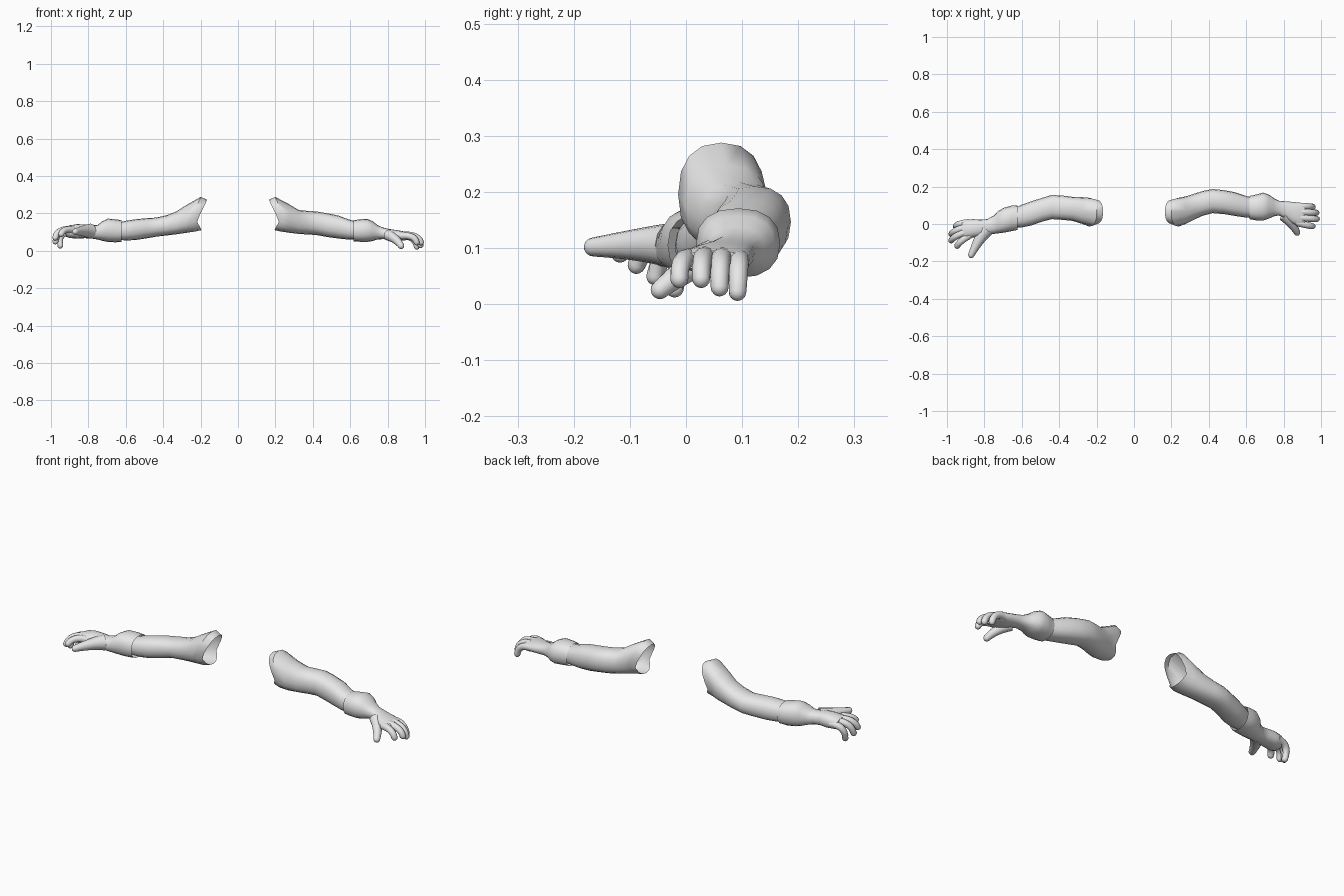
import bpy, bmesh, math
from mathutils import Vector

skin = bpy.data.materials.new("light_grey")
skin.diffuse_color = (0.8, 0.8, 0.8, 1)
SIDES = 16


def finish(name, rings, cap_start=False, cap_end=False):
    """Bridge a list of point rings into one smooth skin."""
    bm = bmesh.new()
    vs = [[bm.verts.new(p) for p in r] for r in rings]
    for a, b in zip(vs, vs[1:]):
        n = len(a)
        for i in range(n):
            bm.faces.new((a[i], a[(i + 1) % n], b[(i + 1) % n], b[i]))
    if cap_start:
        bm.faces.new(vs[0])
    if cap_end:
        bm.faces.new(vs[-1])
    bmesh.ops.recalc_face_normals(bm, faces=bm.faces)
    me = bpy.data.meshes.new(name)
    bm.to_mesh(me)
    bm.free()
    me.materials.append(skin)
    ob = bpy.data.objects.new(name, me)
    bpy.context.collection.objects.link(ob)
    bpy.ops.object.select_all(action='DESELECT')
    ob.select_set(True)
    bpy.context.view_layer.objects.active = ob
    bpy.ops.object.shade_smooth_by_angle(angle=math.radians(50))
    return ob


def soft(v, e=0.85):
    return math.copysign(abs(v) ** e, v)


def section(x, y0, y1, z0, z1):
    """Rounded cross-section filling the given y and z limits."""
    pts = []
    for i in range(SIDES):
        a = 2 * math.pi * i / SIDES
        pts.append(Vector((x, (y0 + y1) / 2 + (y1 - y0) / 2 * soft(math.cos(a)),
                           (z0 + z1) / 2 + (z1 - z0) / 2 * soft(math.sin(a)))))
    return pts


def shoulder(side):
    """Open shoulder end: the rim is notched in the middle, reaching inward at the top."""
    rings = []
    for dx, y0, y1, z0, z1 in ((0, 0.0, 0.13, 0.11, 0.272), (0.034, -0.014, 0.14, 0.103, 0.288)):
        ring = section(0, y0, y1, z0, z1)
        for p in ring:
            t = (p.z - z0) / (z1 - z0)
            if t < 0.3:
                x = 0.195 + 0.025 * t / 0.3
            else:
                x = 0.22 - 0.055 * (t - 0.3) / 0.7
            p.x = side * (x + dx)
        rings.append(ring)
    return rings


def finger(name, a, b, c, r0, r1):
    """Bent round-ended finger along a curve from a to c."""
    a, b, c = Vector(a), Vector(b), Vector(c)
    path = []
    for i in range(8):
        t = i / 7
        d = ((b - a) * (1 - t) + (c - b) * t).normalized()
        path.append((a * (1 - t) ** 2 + b * 2 * t * (1 - t) + c * t * t, d, r0 + (r1 - r0) * t))
    p, d, r = path[-1]
    for k in (25, 50, 70, 84):
        w = math.radians(k)
        path.append((p + d * r * math.sin(w), d, r * math.cos(w)))
    rings = []
    for p, d, r in path:
        u = d.cross(Vector((0, 0, 1))).normalized()
        v = u.cross(d)
        rings.append([p + (u * math.cos(j * math.pi / 6) + v * math.sin(j * math.pi / 6)) * r
                      for j in range(12)])
    finish(name, rings, True, True)


# Sleeves: x, y limits, z limits
arm_a = [(0.275, 0.0, 0.147, 0.096, 0.248), (0.325, 0.025, 0.163, 0.09, 0.218),
         (0.37, 0.045, 0.177, 0.087, 0.213), (0.42, 0.058, 0.187, 0.084, 0.21),
         (0.48, 0.053, 0.181, 0.073, 0.2), (0.54, 0.043, 0.17, 0.065, 0.187),
         (0.59, 0.036, 0.153, 0.06, 0.168), (0.65, 0.035, 0.135, 0.06, 0.15)]
arm_b = [(-0.275, 0.0, 0.143, 0.096, 0.245), (-0.33, 0.017, 0.145, 0.088, 0.21),
         (-0.38, 0.022, 0.152, 0.082, 0.19), (-0.44, 0.026, 0.155, 0.075, 0.177),
         (-0.49, 0.013, 0.14, 0.066, 0.174), (-0.55, -0.008, 0.121, 0.057, 0.168),
         (-0.6, -0.018, 0.103, 0.055, 0.16), (-0.66, -0.02, 0.075, 0.06, 0.145)]
finish("sleeve_a", shoulder(1) + [section(*s) for s in arm_a])
finish("sleeve_b", shoulder(-1) + [section(*s) for s in arm_b])

# Gloves: cuff lip, flare, wrist and palm
glove_a = [(0.618, 0.026, 0.15, 0.05, 0.163), (0.65, 0.02, 0.157, 0.048, 0.168),
           (0.69, 0.018, 0.168, 0.047, 0.171), (0.72, 0.028, 0.158, 0.052, 0.158),
           (0.745, 0.04, 0.14, 0.06, 0.138), (0.775, 0.046, 0.124, 0.062, 0.124),
           (0.81, 0.03, 0.121, 0.06, 0.116), (0.85, 0.002, 0.118, 0.056, 0.11),
           (0.89, -0.015, 0.114, 0.055, 0.103), (0.915, -0.008, 0.107, 0.06, 0.095)]
glove_b = [(-0.622, -0.032, 0.1, 0.048, 0.163), (-0.655, -0.038, 0.098, 0.045, 0.168),
           (-0.695, -0.046, 0.087, 0.047, 0.172), (-0.725, -0.05, 0.07, 0.053, 0.158),
           (-0.75, -0.053, 0.045, 0.06, 0.138), (-0.785, -0.058, 0.026, 0.066, 0.135),
           (-0.82, -0.066, 0.023, 0.067, 0.141), (-0.86, -0.072, 0.026, 0.065, 0.142),
           (-0.9, -0.08, 0.022, 0.068, 0.136), (-0.92, -0.078, 0.01, 0.075, 0.127)]
finish("glove_a", [section(*s) for s in glove_a], cap_end=True)
finish("glove_b", [section(*s) for s in glove_b], cap_end=True)

# Fingers: base, bend and tip
names = ("index", "middle", "ring", "little")
fingers_a = [((0.87, 0.008, 0.08), (0.945, -0.012, 0.085), (0.955, -0.012, 0.045)),
             ((0.87, 0.036, 0.084), (0.965, 0.026, 0.09), (0.978, 0.027, 0.045)),
             ((0.87, 0.066, 0.083), (0.965, 0.06, 0.09), (0.976, 0.06, 0.03)),
             ((0.87, 0.095, 0.078), (0.945, 0.094, 0.085), (0.956, 0.092, 0.022))]
fingers_b = [((-0.87, -0.055, 0.108), (-0.93, -0.09, 0.125), (-0.945, -0.117, 0.09)),
             ((-0.88, -0.035, 0.11), (-0.965, -0.065, 0.125), (-0.977, -0.088, 0.07)),
             ((-0.88, -0.012, 0.107), (-0.97, -0.035, 0.12), (-0.976, -0.055, 0.05)),
             ((-0.88, 0.008, 0.1), (-0.965, 0.0, 0.105), (-0.95, -0.02, 0.028))]
for side, group in (("a", fingers_a), ("b", fingers_b)):
    for n, pts in zip(names, group):
        finger(n + "_finger_" + side, *pts, 0.019, 0.016)

# Thumbs
finger("thumb_a", (0.8, 0.045, 0.085), (0.85, 0.0, 0.065), (0.872, -0.046, 0.026), 0.03, 0.017)
finger("thumb_b", (-0.79, -0.03, 0.105), (-0.83, -0.08, 0.108), (-0.87, -0.165, 0.102), 0.04, 0.017)
